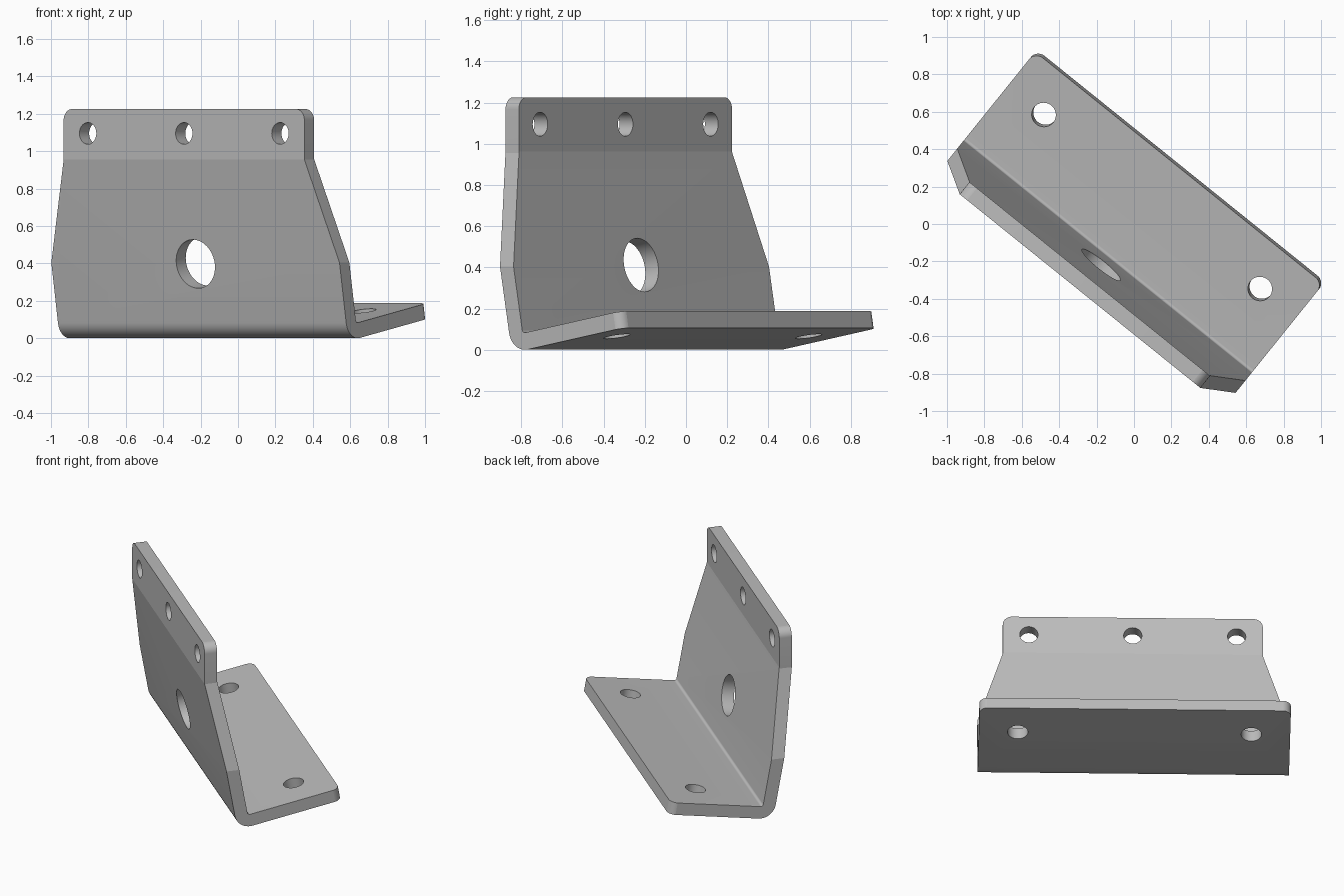
import bpy, bmesh
from math import radians, cos, sin, tan, pi
from mathutils import Vector, Matrix

cube = bpy.data.objects.get("Cube")
if cube:
    bpy.data.objects.remove(cube)

LEAN = radians(10)      # tilt of the right-angle fold
THICK = 0.083           # sheet thickness
OUTER_R = 0.1           # outside bend radius
HALF = 0.989            # half length of the bracket
TOP_HALF = 0.826        # half length of the upper flange
HEIGHT = 1.225
fold = Vector((-0.208, 0.1))                 # bend centre in (y, z)
along = Vector((cos(LEAN), sin(LEAN)))       # up the foot
up = Vector((-sin(LEAN), cos(LEAN)))         # up the wall


def prism(name, points, axis_matrix, depth):
    """Extrude a 2D outline symmetrically along local z, placed by a matrix."""
    bm = bmesh.new()
    face = bm.faces.new([bm.verts.new((p[0], p[1], -depth / 2)) for p in points])
    out = bmesh.ops.extrude_face_region(bm, geom=[face])
    moved = [g for g in out["geom"] if isinstance(g, bmesh.types.BMVert)]
    bmesh.ops.translate(bm, verts=moved, vec=(0, 0, depth))
    bmesh.ops.transform(bm, matrix=axis_matrix, verts=bm.verts)
    bmesh.ops.recalc_face_normals(bm, faces=bm.faces)
    mesh = bpy.data.meshes.new(name)
    bm.to_mesh(mesh)
    bm.free()
    obj = bpy.data.objects.new(name, mesh)
    bpy.context.collection.objects.link(obj)
    return obj


def arc(centre, radius, start, end, steps=12):
    return [Vector((centre[0] + radius * cos(start + (end - start) * i / steps),
                    centre[1] + radius * sin(start + (end - start) * i / steps)))
            for i in range(steps + 1)]


def frame(x, y, z, origin=(0, 0, 0)):
    m = Matrix((x, y, z)).transposed().to_4x4()
    m.translation = origin
    return m


def carve(target, cutter, operation):
    """Apply one boolean and discard its cutter."""
    cutter.hide_render = True
    mod = target.modifiers.new("cut", 'BOOLEAN')
    mod.operation, mod.solver, mod.object = operation, 'EXACT', cutter
    bpy.context.view_layer.objects.active = target
    bpy.ops.object.modifier_apply(modifier=mod.name)
    bpy.data.objects.remove(cutter)


# Folded sheet: side profile run along the length
inner_r = OUTER_R - THICK
foot_end = along * 0.6
outer_wall = fold - along * OUTER_R
kink = outer_wall + up * ((0.955 - outer_wall.y) / up.y)
inner_kink = kink + Vector((THICK, THICK * tan(LEAN / 2)))
a0, a1 = LEAN - pi / 2, LEAN - pi
profile = [fold - up * OUTER_R + foot_end]
profile += arc(fold, OUTER_R, a0, a1)
profile += [kink, Vector((kink.x, HEIGHT)), Vector((inner_kink.x, HEIGHT)), inner_kink]
profile += arc(fold, inner_r, a1, a0)
profile += [fold - up * inner_r + foot_end]
side = frame((0, 1, 0), (0, 0, 1), (1, 0, 0))
bracket = prism("angle_bracket", profile, side, 2 * HALF)

# Wall outline: tapered shoulders and rounded top corners
r = 0.06
wide = HALF + 0.001
half = [Vector((wide, -0.5)), Vector((wide, 0.4)), Vector((TOP_HALF, 0.955))]
half += arc((TOP_HALF - r, HEIGHT + 0.0005 - r), r, 0, pi / 2)
outline = half + [Vector((-p.x, p.y)) for p in reversed(half)]
front = frame((1, 0, 0), (0, 0, 1), (0, -1, 0))
carve(bracket, prism("wall_outline", outline, front, 4), 'INTERSECT')

# Foot outline: rounded back corners, square to the tilted foot
e1 = Vector((0, along.x, along.y))
e2 = Vector((0, up.x, up.y))
origin = Vector((0, fold.x, fold.y))
r = 0.055
half = [Vector((wide, -2))] + arc((wide - r, 0.6005 - r), r, 0, pi / 2)
outline = half + [Vector((-p.x, p.y)) for p in reversed(half)]
carve(bracket, prism("foot_outline", outline, frame((1, 0, 0), e1, e2, origin), 4), 'INTERSECT')


# Drilled holes
def drill(centre, normal, radius):
    x = Vector((1, 0, 0))
    n = Vector(normal)
    ring = arc((0, 0), radius, 0, 2 * pi, 48)[:-1]
    carve(bracket, prism("drill", ring, frame(x, n.cross(x), n, centre), 0.3), 'DIFFERENCE')


for x in (-0.66, 0, 0.66):
    drill((x, kink.x, 1.095), (0, 1, 0), 0.058)
drill((0, -0.362, 0.397), e1, 0.132)
for x in (-0.742, 0.742):
    centre = origin - e2 * inner_r + e1 * 0.363
    centre.x = x
    drill(centre, e2, 0.065)

# Plain grey metal
grey = bpy.data.materials.new("grey_metal")
grey.use_nodes = True
colour = (0.5, 0.5, 0.5, 1)
grey.diffuse_color = colour
grey.node_tree.nodes["Principled BSDF"].inputs["Base Color"].default_value = colour
bracket.data.materials.clear()
bracket.data.materials.append(grey)
for poly in bracket.data.polygons:
    poly.material_index = 0

# Smooth bends and holes, keep the folds and rims crisp
bpy.ops.object.select_all(action='DESELECT')
bracket.select_set(True)
bpy.context.view_layer.objects.active = bracket
bpy.ops.object.shade_smooth_by_angle(angle=radians(9))

# Turn the bracket about the vertical
bracket.rotation_euler.z = radians(-38.83)
